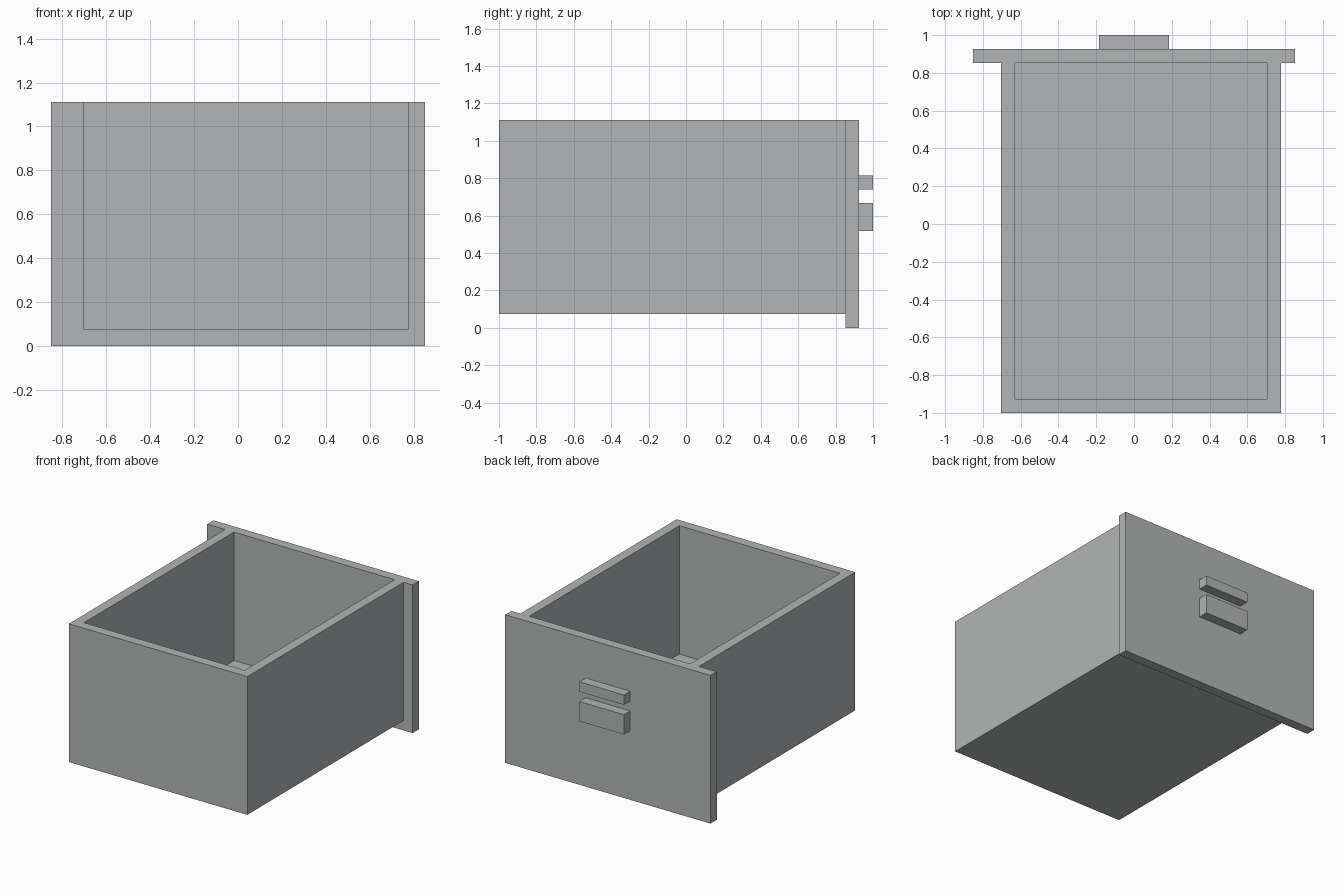
import bpy
import bmesh

cube = bpy.data.objects.get("Cube")
if cube:
    bpy.data.objects.remove(cube, do_unlink=True)

U = 2 / 27  # board thickness; every size is a whole number of boards

grey = bpy.data.materials.new("plain grey")
grey.use_nodes = True
colour = (0.45, 0.46, 0.465, 1)
grey.diffuse_color = colour
grey.node_tree.nodes["Principled BSDF"].inputs["Base Color"].default_value = colour


def prism(name, outline, z0, z1):
    """Extrude an anticlockwise outline, given in board units, from z0 to z1."""
    bm = bmesh.new()
    face = bm.faces.new([bm.verts.new((x * U, y * U, z0 * U)) for x, y in outline])
    top = bmesh.ops.extrude_face_region(bm, geom=[face])["geom"]
    verts = [g for g in top if isinstance(g, bmesh.types.BMVert)]
    bmesh.ops.translate(bm, verts=verts, vec=(0, 0, (z1 - z0) * U))
    bmesh.ops.recalc_face_normals(bm, faces=bm.faces)
    mesh = bpy.data.meshes.new(name)
    bm.to_mesh(mesh)
    bm.free()
    mesh.materials.append(grey)
    obj = bpy.data.objects.new(name, mesh)
    bpy.context.collection.objects.link(obj)
    return obj


def board(name, x0, x1, y0, y1, z0, z1):
    return prism(name, [(x0, y0), (x1, y0), (x1, y1), (x0, y1)], z0, z1)


# Drawer walls: one U-shaped outline, open towards the face panel
prism("drawer_walls",
      [(-9.5, -13.5), (10.5, -13.5), (10.5, 11.5), (9.5, 11.5),
       (9.5, -12.5), (-8.5, -12.5), (-8.5, 11.5), (-9.5, 11.5)], 1, 15)
board("drawer_floor", -8.5, 9.5, -12.5, 11.5, 1, 2)

# Wide panel closing the end, overhanging the sides and the bottom
board("face_panel", -11.5, 11.5, 11.5, 12.5, 0, 15)

# Two bars fixed to the panel
board("upper_handle_bar", -2.5, 2.5, 12.5, 13.5, 10, 11)
board("lower_handle_bar", -2.5, 2.5, 12.5, 13.5, 7, 9)
